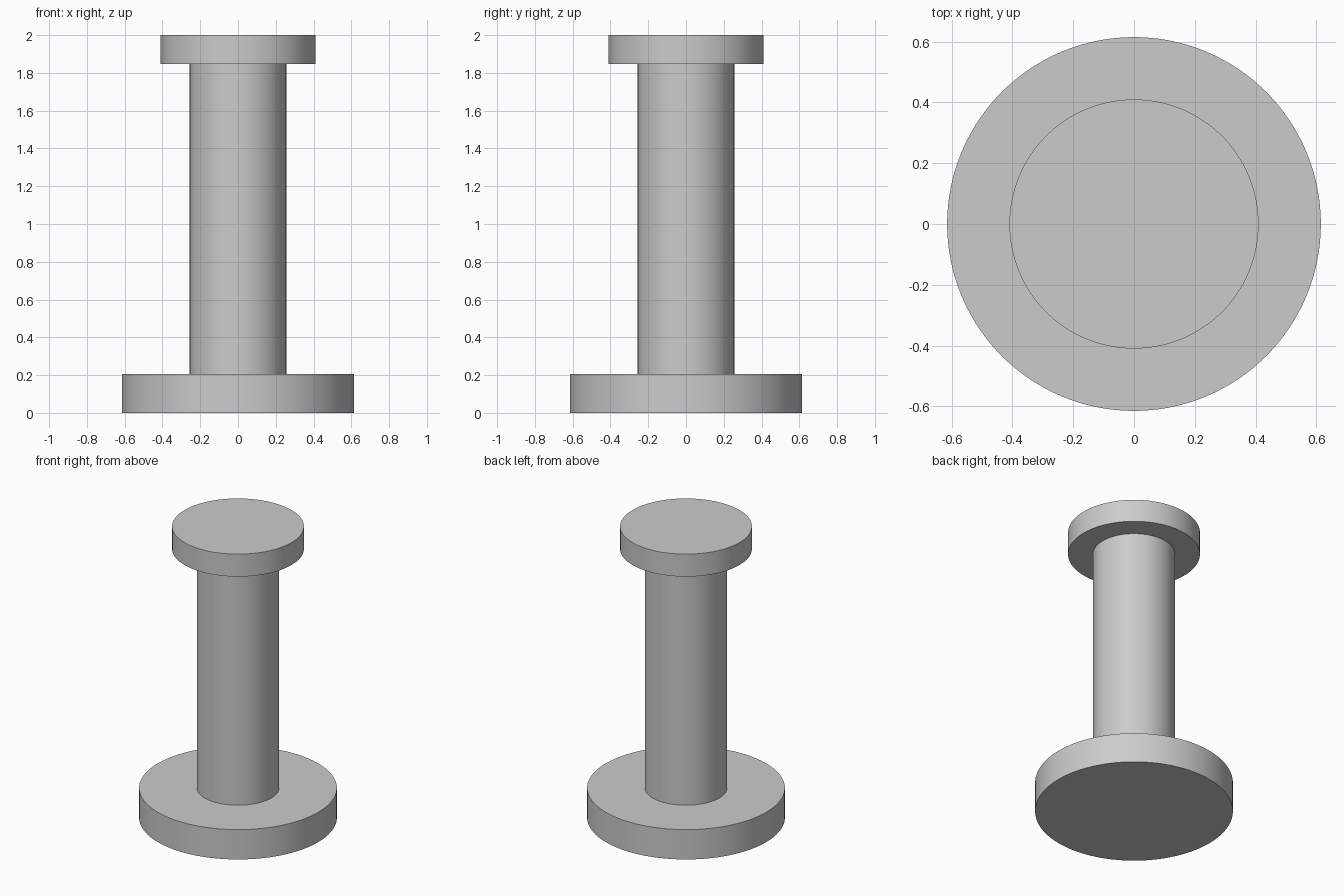
import bpy
import math

cube = bpy.data.objects.get("Cube")
if cube:
    bpy.data.objects.remove(cube, do_unlink=True)

# One plain grey for the whole model
grey = bpy.data.materials.new("plain_grey")
grey.use_nodes = True
colour = (0.6, 0.6, 0.6, 1)
grey.diffuse_color = colour
grey.node_tree.nodes["Principled BSDF"].inputs["Base Color"].default_value = colour


def disc(name, radius, bottom, top):
    """Upright round part between two heights, smooth around its side."""
    bpy.ops.mesh.primitive_cylinder_add(
        vertices=128, radius=radius, depth=top - bottom,
        location=(0, 0, (bottom + top) / 2))
    part = bpy.context.object
    part.name = name
    part.data.materials.append(grey)
    bpy.ops.object.shade_smooth_by_angle(angle=math.radians(30))
    return part


BASE_TOP = 0.205
CAP_BOTTOM = 1.846

# Wide foot, slim shaft, and medium cap
disc("base_flange", 0.615, 0, BASE_TOP)
disc("shaft", 0.256, BASE_TOP, CAP_BOTTOM)
disc("top_flange", 0.41, CAP_BOTTOM, 2)
